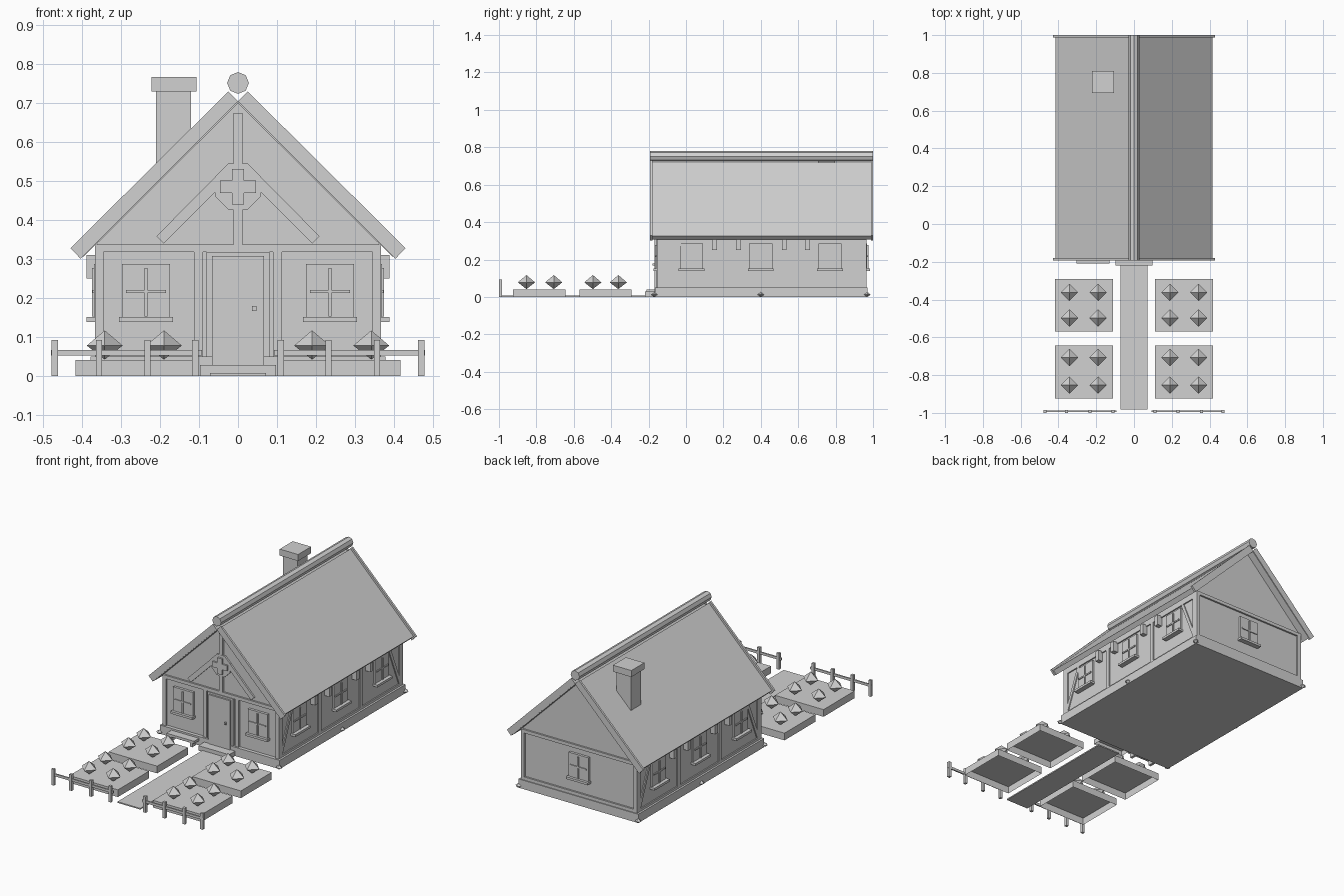
import bpy, bmesh, math
from mathutils import Matrix, Vector

if "Cube" in bpy.data.objects:
    bpy.data.objects.remove(bpy.data.objects["Cube"])

grey = bpy.data.materials.new("plain_grey")
grey.use_nodes = True
grey.diffuse_color = (0.64, 0.64, 0.64, 1)
grey.node_tree.nodes["Principled BSDF"].inputs["Base Color"].default_value = (0.64, 0.64, 0.64, 1)


def finish(name, bm):
    bmesh.ops.recalc_face_normals(bm, faces=bm.faces)
    mesh = bpy.data.meshes.new(name)
    bm.to_mesh(mesh)
    bm.free()
    mesh.materials.append(grey)
    obj = bpy.data.objects.new(name, mesh)
    bpy.context.scene.collection.objects.link(obj)
    return obj


def box(name, x0, x1, y0, y1, z0, z1, open_bottom=False):
    bm = bmesh.new()
    bmesh.ops.create_cube(bm, size=1)
    for v in bm.verts:
        v.co = (x1 if v.co.x > 0 else x0, y1 if v.co.y > 0 else y0, z1 if v.co.z > 0 else z0)
    if open_bottom:
        base = [f for f in bm.faces if all(v.co.z < (z0 + z1) / 2 for v in f.verts)]
        bmesh.ops.delete(bm, geom=base, context='FACES_ONLY')
    return finish(name, bm)


def prism(name, profile, y0, y1):
    """Extrude an (x, z) outline along y."""
    bm = bmesh.new()
    face = bm.faces.new([bm.verts.new((x, y0, z)) for x, z in profile])
    new = bmesh.ops.extrude_face_region(bm, geom=[face])["geom"]
    bmesh.ops.translate(bm, vec=(0, y1 - y0, 0), verts=[g for g in new if isinstance(g, bmesh.types.BMVert)])
    return finish(name, bm)


def octagon(radius, cz, turn):
    angles = [math.pi / 4 * i + turn for i in range(8)]
    return [(radius * math.cos(a), cz + radius * math.sin(a)) for a in angles]


def beam(name, a, b, width, y0, y1):
    """Slanted board between two (x, z) points."""
    a, b = Vector(a), Vector(b)
    n = (b - a).orthogonal().normalized() * width / 2
    return prism(name, [a + n, b + n, b - n, a - n], y0, y1)


def diamond(name, x, y, z, radius, top, bottom):
    bm = bmesh.new()
    for depth, flip in ((top, 1), (bottom, -1)):
        bmesh.ops.create_cone(bm, segments=4, radius1=radius, radius2=0, depth=depth,
                              matrix=Matrix.Translation((x, y, z + flip * depth / 2))
                              @ Matrix.Diagonal((1, 1, flip, 1)))
    bmesh.ops.remove_doubles(bm, verts=bm.verts, dist=0.0005)
    return finish(name, bm)


def place(objs, matrix):
    for o in objs:
        o.matrix_world = matrix


def window(prefix, depth):
    """Window in the xz plane around x = 0, facing -y from a wall at y = 0."""
    return [box(prefix + "_panel", -0.062, 0.062, -depth, 0.01, 0.15, 0.287),
            box(prefix + "_sill", -0.069, 0.069, -0.029, 0.01, 0.138, 0.151),
            box(prefix + "_mullion", -0.004, 0.004, -depth - 0.006, 0, 0.153, 0.277),
            box(prefix + "_crossbar", -0.051, 0.051, -depth - 0.005, 0, 0.213, 0.221)]


FRONT, BACK, SIDE = -0.145, 0.955, 0.36

# Main body and foundation
prism("house_walls", [(-SIDE, 0.04), (SIDE, 0.04), (SIDE, 0.345), (0, 0.705), (-SIDE, 0.345)], FRONT, BACK)
box("foundation", -0.378, 0.378, -0.165, 0.97, 0, 0.05)
for s in (-1, 1):
    for y in (-0.17, 0.4, 0.97):
        diamond("foundation_stone", s * 0.378, y, 0.012, 0.018, 0.014, 0.012)

# Roof, bargeboards and ridge
for s in (-1, 1):
    slab = [(0, 0.7), (0.019, 0.72), (0.416, 0.326), (0.396, 0.306)]
    barge = [(0, 0.705), (0.025, 0.73), (0.43, 0.328), (0.404, 0.301)]
    prism("roof_slope", [(s * x, z) for x, z in slab], -0.188, 0.998)
    for y in (-0.192, 0.988):
        prism("bargeboard", [(s * x, z) for x, z in barge], y, y + 0.012)
prism("ridge_log", octagon(0.028, 0.752, 0), -0.192, 1)

# Chimney
box("chimney_shaft", -0.21, -0.12, 0.706, 0.797, 0.51, 0.735)
box("chimney_cap", -0.222, -0.106, 0.693, 0.81, 0.73, 0.767)

# Timber frame of front and back walls
for y0, y1 in ((FRONT - 0.01, FRONT), (BACK, BACK + 0.01)):
    for s in (-1, 1):
        box("corner_post", s * 0.345, s * 0.367, y0, y1, 0.05, 0.337)
    box("gable_beam", -0.367, 0.367, y0, y1, 0.318, 0.337)
box("back_bottom_rail", -0.345, 0.345, BACK, BACK + 0.01, 0.05, 0.068)

# Front gable timbers with cross ornament
box("king_post", -0.012, 0.012, FRONT - 0.01, FRONT, 0.337, 0.675)
for s in (-1, 1):
    beam("gable_brace", (s * 0.2, 0.349), (s * 0.035, 0.515), 0.027, FRONT - 0.01, FRONT)
prism("gable_plate", octagon(0.0645, 0.486, math.pi / 8), FRONT - 0.0105, FRONT)
box("cross_upright", -0.015, 0.015, FRONT - 0.021, FRONT, 0.44, 0.531)
box("cross_arm", -0.046, 0.046, FRONT - 0.0205, FRONT, 0.47, 0.501)

# Door, frame and steps
for s in (-1, 1):
    box("door_post", s * 0.09, s * 0.113, FRONT - 0.01, FRONT, 0.05, 0.318)
    box("door_frame", s * 0.067, s * 0.081, FRONT - 0.014, FRONT, 0.05, 0.318)
box("door_head", -0.067, 0.067, FRONT - 0.014, FRONT, 0.308, 0.318)
box("door", -0.067, 0.067, FRONT - 0.024, FRONT, 0.028, 0.308)
box("door_knob", 0.036, 0.047, FRONT - 0.033, FRONT - 0.02, 0.167, 0.18)
box("door_step", -0.097, 0.097, -0.219, -0.16, 0, 0.028, open_bottom=True)
box("garden_path", -0.072, 0.072, -0.983, -0.212, 0, 0.007)

# Low bench beside the door
box("bench_seat", -0.305, -0.13, -0.21, -0.165, 0.026, 0.04)
for x in (-0.29, -0.16):
    box("bench_leg", x, x + 0.015, -0.205, -0.17, 0, 0.026)

# Front and back windows
for s in (-1, 1):
    place(window("front_window", 0.014), Matrix.Translation((s * 0.236, FRONT, 0)))
place(window("back_window", 0.014), Matrix.Translation((0, BACK, 0)) @ Matrix.Rotation(math.pi, 4, 'Z'))

# Side walls: posts, rails, windows, brackets and end braces
for s in (-1, 1):
    x0, x1 = s * SIDE, s * (SIDE + 0.007)
    for y in (-0.133, 0.215, 0.587, 0.943):
        box("side_post", x0, x1, y - 0.012, y + 0.012, 0.05, 0.318)
    box("side_top_rail", x0, x1, FRONT, BACK, 0.3, 0.337)
    box("side_bottom_rail", x0, x1, FRONT, BACK, 0.05, 0.064)
    for y in (0.152, 0.28, 0.525, 0.65):
        box("eave_bracket", x0, s * 0.389, y - 0.013, y + 0.013, 0.25, 0.31)
    turn = Matrix.Rotation(s * math.pi / 2, 4, 'Z')
    for y in (0.03, 0.4, 0.77):
        place(window("side_window", 0.009), Matrix.Translation((x0, y, 0)) @ turn)
    for end in (-1, 1):
        brace = beam("side_brace", (end * 0.535, 0.065), (end * 0.435, 0.305), 0.018, -0.006, 0)
        place([brace], Matrix.Translation((x0, 0.405, 0)) @ turn)

# Garden beds with plants, and fences
for s in (-1, 1):
    for y0, y1, rows in ((-0.57, -0.292, (-0.362, -0.498)), (-0.924, -0.644, (-0.707, -0.853))):
        box("garden_bed", s * 0.111, s * 0.417, y0, y1, 0, 0.041, open_bottom=True)
        for x in (0.19, 0.342):
            for y in rows:
                diamond("plant", s * x, y, 0.078, 0.046, 0.039, 0.036)
    for x in (0.11, 0.232, 0.357, 0.47):
        box("fence_post", s * x - 0.008, s * x + 0.008, -1, -0.984, 0, 0.092)
    box("fence_rail", s * 0.092, s * 0.48, -0.996, -0.988, 0.053, 0.067)
